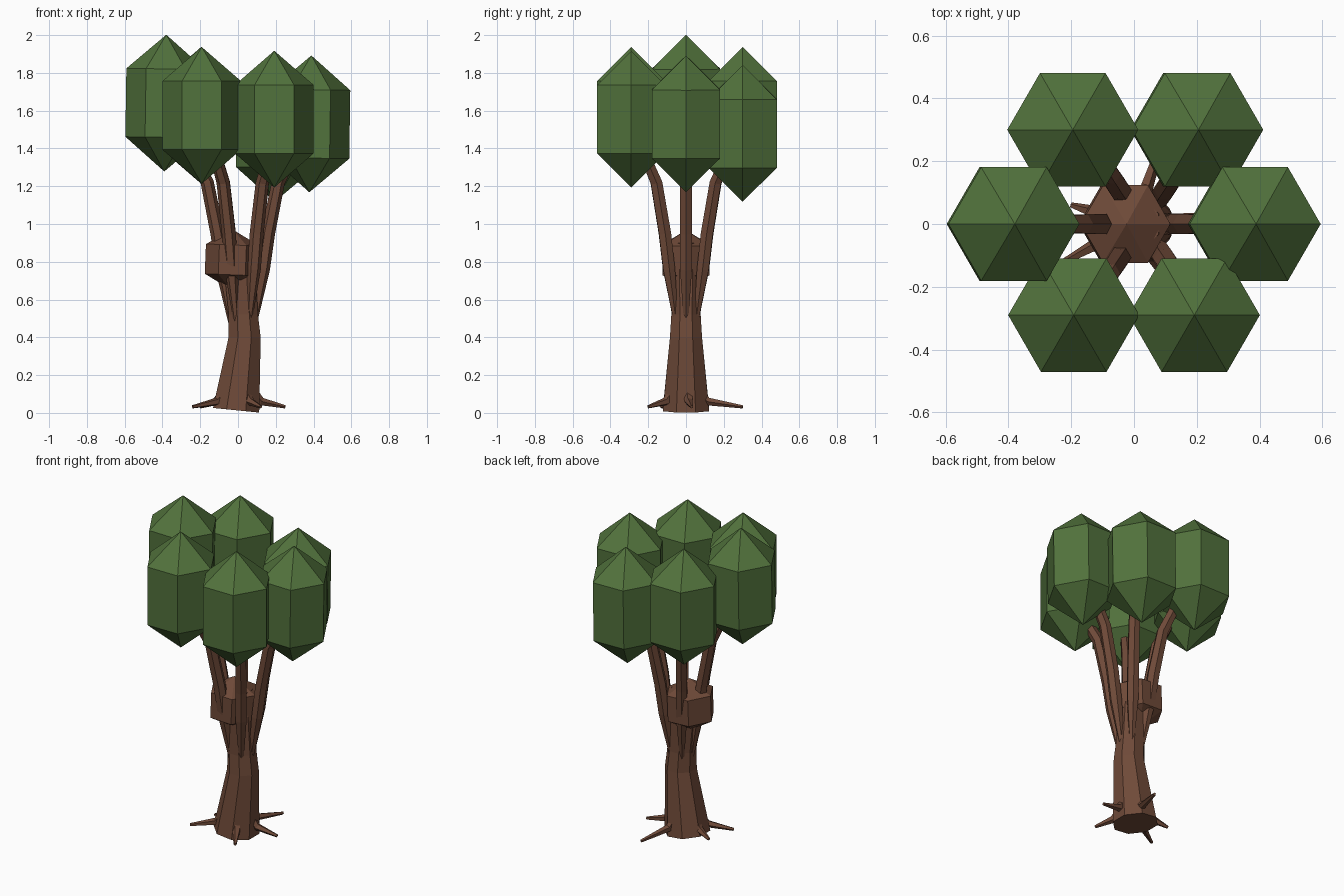
import bpy, bmesh, math
from mathutils import Vector, Matrix

if "Cube" in bpy.data.objects:
    bpy.data.objects.remove(bpy.data.objects["Cube"])


def material(name, rgb):
    m = bpy.data.materials.new(name)
    m.diffuse_color = (*rgb, 1)
    m.use_nodes = True
    m.node_tree.nodes["Principled BSDF"].inputs["Base Color"].default_value = m.diffuse_color
    return m


BARK = material("bark brown", (0.158, 0.068, 0.04))
LEAF = material("leaf green", (0.083, 0.168, 0.045))


def finish(name, bm, mat):
    bmesh.ops.recalc_face_normals(bm, faces=bm.faces)
    me = bpy.data.meshes.new(name)
    bm.to_mesh(me)
    bm.free()
    me.materials.append(mat)
    ob = bpy.data.objects.new(name, me)
    bpy.context.collection.objects.link(ob)
    return ob


def tube(name, path, radii, sides, mat, flat_rings=False, tilt=0.0):
    """Faceted tube through the points, one radius for each point."""
    bm = bmesh.new()
    pts = [Vector(p) for p in path]
    rings = []
    for i, (p, r) in enumerate(zip(pts, radii)):
        d = pts[min(i + 1, len(pts) - 1)] - pts[max(i - 1, 0)]
        rot = Matrix() if flat_rings else d.to_track_quat('Z', 'Y').to_matrix().to_4x4()
        if flat_rings and i == 0:
            rot = Matrix.Rotation(tilt, 4, 'Y')
        ring = []
        for k in range(sides):
            a = 2 * math.pi * (k + 0.5) / sides
            ring.append(bm.verts.new(p + rot @ Vector((r * math.cos(a), r * math.sin(a), 0))))
        rings.append(ring)
    for a, b in zip(rings, rings[1:]):
        for k in range(sides):
            n = (k + 1) % sides
            bm.faces.new((a[k], a[n], b[n], b[k]))
    bm.faces.new(rings[0])
    bm.faces.new(rings[-1])
    return finish(name, bm, mat)


def gem(name, centre, radius, half_height, lean=0.0):
    """Coarse six-sided sphere with corners on the x axis: two rings and two poles."""
    bm = bmesh.new()
    bmesh.ops.create_uvsphere(bm, u_segments=6, v_segments=3, radius=1)
    m = (Matrix.Translation(centre) @ Matrix.Rotation(lean, 4, 'Y')
         @ Matrix.Diagonal((radius, radius, half_height, 1)) @ Matrix.Rotation(math.pi / 6, 4, 'Z'))
    bmesh.ops.transform(bm, matrix=m, verts=bm.verts)
    return finish(name, bm, LEAF if name.startswith("leaf") else BARK)


# Trunk, bent slightly, with a tilted base
tube("trunk", [(-0.01, 0, 0.014), (0.035, 0, 0.4), (0.028, 0, 0.52), (0.01, 0, 0.75), (0, 0, 0.9)],
     [0.133, 0.092, 0.084, 0.09, 0.085], 8, BARK, flat_rings=True, tilt=0.1)

# Knot where the branches fork
gem("trunk_knot", (-0.03, 0, 0.81), 0.165, 0.158, lean=0.04)

# Leaf clumps, each carried by one branch: x, y, z, lean
clumps = [(-0.385, 0, 1.64, 0.015), (0.383, 0, 1.53, 0.015),
          (-0.192, -0.29, 1.575, 0), (0.192, -0.29, 1.555, 0),
          (-0.195, 0.3, 1.575, 0), (0.2, 0.3, 1.48, 0.015)]
profile = [(0.06, 0.46, 0.012), (0.108, 0.76, 0.036), (0.134, 0.95, 0.037),
           (0.188, 1.22, 0.035), (0.27, 1.38, 0.03)]
for i, (x, y, z, lean) in enumerate(clumps, 1):
    gem(f"leaf_clump_{i}", (x, y, z), 0.241, 0.362, lean)
    d = Vector((x, y)).normalized()
    tube(f"branch_{i}", [(0.025 + r * d.x, r * d.y, h) for r, h, _ in profile],
         [t for _, _, t in profile], 6, BARK)

# Roots, curving out of the trunk base
for i, (x, y) in enumerate([(-0.24, -0.13), (0.12, -0.2), (0.25, 0.03), (0.1, 0.3), (-0.2, 0.06)], 1):
    d = Vector((x, y)).normalized()
    tube(f"root_{i}", [(d.x * 0.07, d.y * 0.07, 0.12), (d.x * 0.125, d.y * 0.125, 0.06), (x, y, 0.032)],
         [0.03, 0.022, 0.009], 5, BARK)
